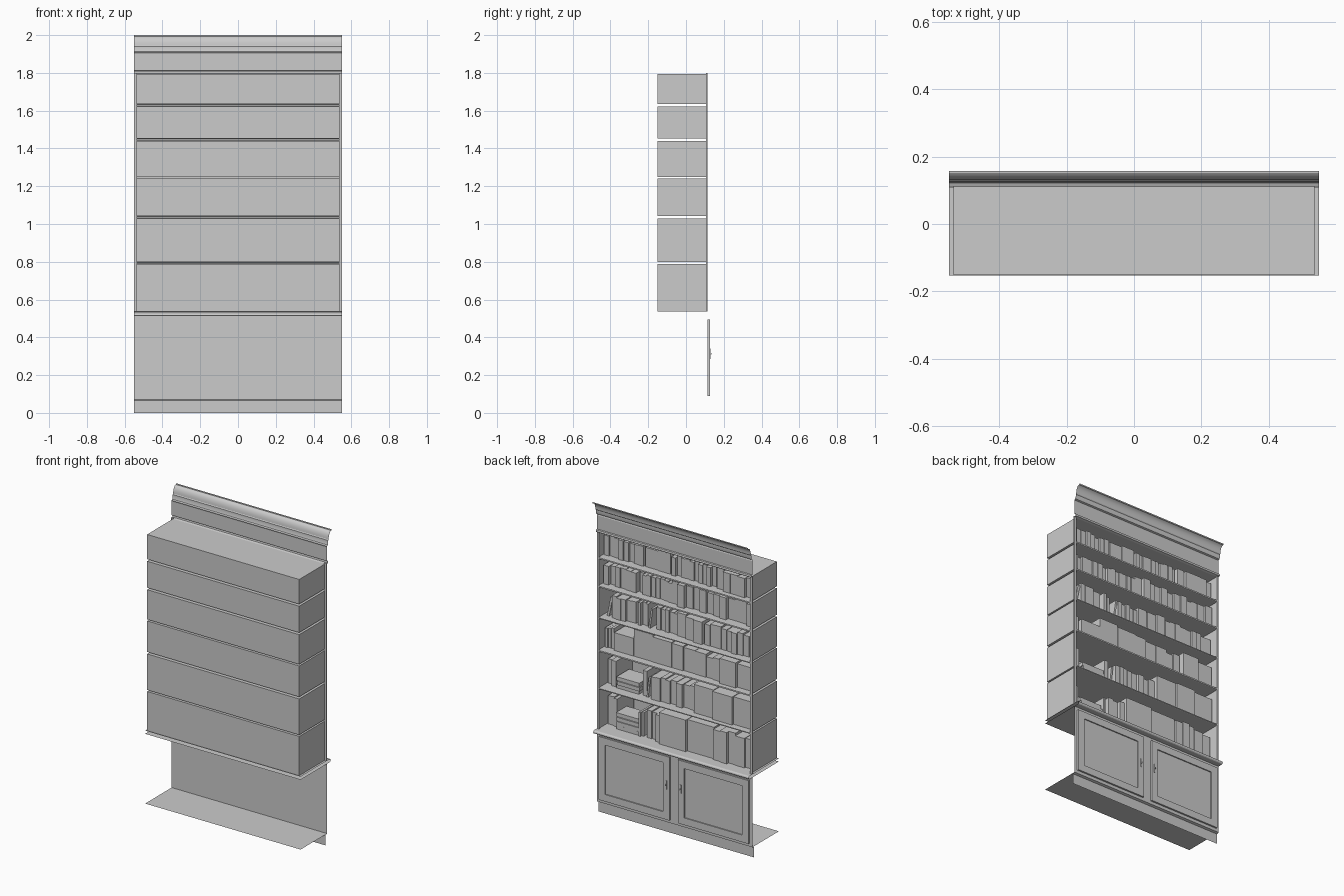
import bpy, bmesh, math, random
from mathutils import Matrix

if "Cube" in bpy.data.objects:
    bpy.data.objects.remove(bpy.data.objects["Cube"])

random.seed(4)
W = 0.55        # half width
FRONT = 0.115   # open side of the case faces +y


def finish(name, bm):
    me = bpy.data.meshes.new(name)
    bm.to_mesh(me)
    bm.free()
    ob = bpy.data.objects.new(name, me)
    bpy.context.collection.objects.link(ob)
    return ob


def add_box(bm, x0, x1, y0, y1, z0, z1, lean=0.0, skip=()):
    """Box from limits; skip lists open sides such as '+y'; lean tilts about y at its base."""
    ret = bmesh.ops.create_cube(bm, size=1)
    vs = ret['verts']
    faces = {f for v in vs for f in v.link_faces}
    gone = []
    for f in faces:
        c = f.calc_center_median()
        for i, a in enumerate('xyz'):
            if abs(c[i]) > 0.4 and ('+' if c[i] > 0 else '-') + a in skip:
                gone.append(f)
    for v in vs:
        v.co.x = (x0 + x1) / 2 + v.co.x * (x1 - x0)
        v.co.y = (y0 + y1) / 2 + v.co.y * (y1 - y0)
        v.co.z = (z0 + z1) / 2 + v.co.z * (z1 - z0)
    if lean:
        bmesh.ops.rotate(bm, verts=vs, cent=((x0 if lean < 0 else x1), 0, z0),
                         matrix=Matrix.Rotation(lean, 3, 'Y'))
    if gone:
        bmesh.ops.delete(bm, geom=gone, context='FACES')


def box(name, *lim, **kw):
    bm = bmesh.new()
    add_box(bm, *lim, **kw)
    return finish(name, bm)


def strip(name, pts, x0=-W, x1=W, smooth=False):
    """Open sheet: a (y, z) profile run along x."""
    bm = bmesh.new()
    a = [bm.verts.new((x0, y, z)) for y, z in pts]
    b = [bm.verts.new((x1, y, z)) for y, z in pts]
    for i in range(len(pts) - 1):
        f = bm.faces.new((a[i], a[i + 1], b[i + 1], b[i]))
        f.smooth = smooth
    return finish(name, bm)


# plinth, cabinet floor and cabinet face (sides and back are open)
strip("plinth", [(0.10, 0), (0.10, 0.065), (FRONT, 0.07)])
strip("cabinet_floor", [(-0.153, 0.07), (FRONT, 0.07)])
strip("cabinet_face", [(FRONT, 0.07), (FRONT, 0.515)])

# counter ledge with rounded nose
nose = [(0.142 + 0.01 * math.cos(t), 0.526 + 0.01 * math.sin(t))
        for t in [math.radians(-90 + 30 * i) for i in range(7)]]
strip("counter_ledge", [(-0.153, 0.516)] + nose + [(-0.153, 0.536)])

# panelled doors with small latch plates
for s, side in ((1, "left"), (-1, "right")):
    def lim(a, b):
        return (min(s * a, s * b), max(s * a, s * b))
    bm = bmesh.new()
    x0, x1, z0, z1, fw = 0.03, 0.53, 0.09, 0.495, 0.045
    for a, b, c, d in ((x0, x0 + fw, z0, z1), (x1 - fw, x1, z0, z1),
                       (x0 + fw, x1 - fw, z0, z0 + fw), (x0 + fw, x1 - fw, z1 - fw, z1)):
        add_box(bm, *lim(a, b), FRONT, 0.126, c, d, skip=('-y',))
    add_box(bm, *lim(x0 + fw, x1 - fw), FRONT, 0.119, z0 + fw, z1 - fw, skip=('-y',))
    finish(side + "_door", bm)
    box(side + "_latch", *lim(0.047, 0.055), 0.126, 0.129, 0.285, 0.34)
    box(side + "_latch_knob", *lim(0.048, 0.054), 0.129, 0.134, 0.308, 0.318)
    # face stile beside the shelves
    box(side + "_stile", *lim(0.535, W), 0.107, FRONT, 0.536, 1.80)

# open shelf bays (inner lining only) and shelf front edges
bays = [(0.538, 0.789), (0.799, 1.029), (1.042, 1.240),
        (1.250, 1.440), (1.453, 1.622), (1.635, 1.793)]
for i, (lo, hi) in enumerate(bays):
    box("bay_lining_%d" % (i + 1), -0.538, 0.538, -0.15, 0.11, lo, hi, skip=('+y',))
    if i:
        p = bays[i - 1][1]
        strip("shelf_edge_%d" % i, [(0.11, p), (FRONT, p + 0.002),
                                    (FRONT, lo - 0.002), (0.11, lo)], -0.538, 0.538)

# frieze with lower bead, then crown moulding
strip("frieze", [(0.11, 1.793), (0.124, 1.797), (0.126, 1.803), (0.124, 1.81),
                 (FRONT, 1.812), (FRONT, 1.90)])
cove = [(0.158 - 0.028 * math.cos(math.radians(a)), 1.945 + 0.048 * math.sin(math.radians(a)))
        for a in range(0, 76, 15)]
strip("crown_moulding", [(FRONT, 1.90), (0.112, 1.908), (0.122, 1.912), (0.126, 1.925),
                         (0.126, 1.94)] + cove + [(0.158, 1.992), (0.158, 2.0)], smooth=True)
crown = bpy.data.objects["crown_moulding"]
bpy.context.view_layer.objects.active = crown
crown.select_set(True)
bpy.ops.object.shade_smooth_by_angle(angle=math.radians(30))

# book groups per bay from the bottom: (start x, end x, count, height, front y)
rows = [
    [(0.53, 0.46, 3, 0.19, 0.04), (0.29, 0.26, 2, 0.15, 0.06), (0.24, 0.13, 3, 0.18, 0.06),
     (0.13, -0.25, 2, 0.20, 0.08), (-0.25, -0.40, 3, 0.20, 0.08), (-0.40, -0.53, 2, 0.19, 0.07)],
    [(0.53, 0.46, 2, 0.16, 0.04), (0.27, 0.24, 1, 0.16, 0.05), (0.20, 0.07, 4, 0.15, 0.06),
     (0.07, -0.11, 4, 0.155, 0.06), (-0.11, -0.53, 3, 0.185, 0.08)],
    [(0.53, 0.47, 3, 0.13, 0.06), (0.46, 0.32, 1, 0.115, 0.07), (0.32, 0.05, 2, 0.17, 0.08),
     (0.05, -0.19, 3, 0.155, 0.07), (-0.19, -0.29, 2, 0.14, 0.06), (-0.30, -0.53, 2, 0.16, 0.08)],
    [(0.47, 0.31, 5, 0.14, 0.07), (0.29, 0.23, 3, 0.15, 0.06), (0.17, 0.02, 5, 0.14, 0.06),
     (0.02, -0.17, 3, 0.15, 0.07), (-0.18, -0.53, 9, 0.14, 0.07)],
    [(0.53, 0.30, 6, 0.125, 0.07), (0.29, 0.05, 8, 0.13, 0.06),
     (0.05, -0.10, 3, 0.14, 0.08), (-0.10, -0.53, 9, 0.14, 0.07)],
    [(0.53, 0.25, 8, 0.125, 0.07), (0.24, 0.06, 2, 0.13, 0.07),
     (0.05, -0.26, 10, 0.125, 0.07), (-0.27, -0.53, 5, 0.13, 0.08)],
]
for (lo, hi), row, i in zip(bays, rows, range(1, 7)):
    bm = bmesh.new()
    for a, b, n, h, fy in row:
        w = (a - b) / n
        for k in range(n):
            hh = h * random.uniform(0.94, 1.03) if n > 1 else h
            y1 = fy + random.uniform(-0.012, 0.012)
            add_box(bm, a - (k + 1) * w + 0.0008, a - k * w - 0.0008,
                    y1 - min(0.17, 0.06 + hh * 0.75), y1, lo + 0.001, lo + hh)
    finish("books_row_%d" % i, bm)

# books leaning in the gaps
bm = bmesh.new()
add_box(bm, 0.495, 0.51, -0.06, 0.07, bays[3][0] + 0.001, bays[3][0] + 0.13, lean=-0.2)
add_box(bm, 0.205, 0.217, -0.06, 0.07, bays[3][0] + 0.001, bays[3][0] + 0.13, lean=-0.15)
add_box(bm, 0.225, 0.237, -0.06, 0.06, bays[1][0] + 0.001, bays[1][0] + 0.13, lean=-0.12)
finish("leaning_books", bm)

# books lying flat in the two lower bays
for i, n in ((0, 4), (1, 3)):
    bm = bmesh.new()
    z = bays[i][0] + 0.001
    for k in range(n):
        d = random.uniform(-0.008, 0.008)
        add_box(bm, 0.29 + d, 0.45 + d, -0.06 + d, 0.06 - d, z, z + 0.024)
        z += 0.0255
    finish("flat_books_%d" % (i + 1), bm)
